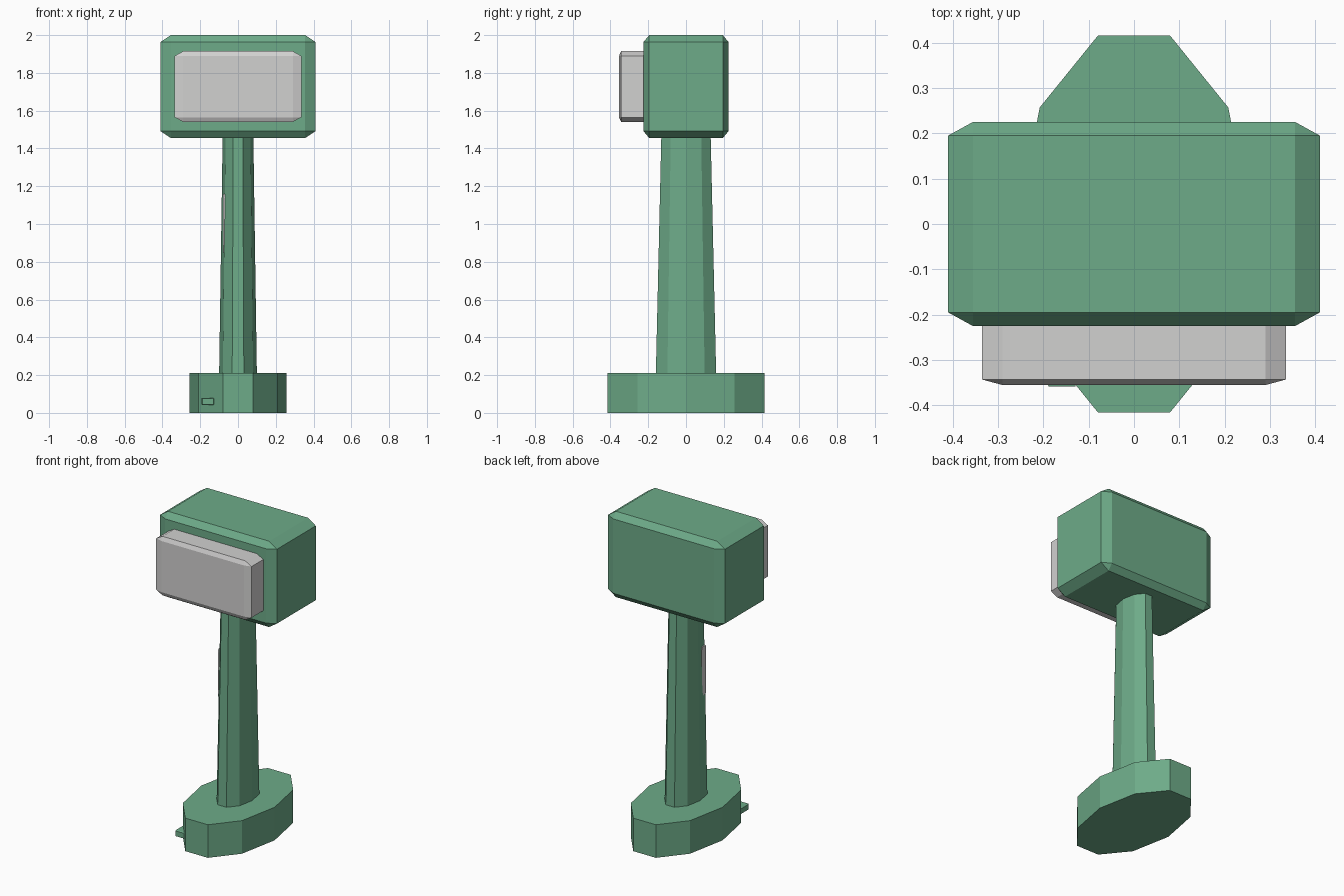
import bpy
import bmesh
from math import cos, sin, tau

cube = bpy.data.objects.get("Cube")
if cube:
    bpy.data.objects.remove(cube, do_unlink=True)


def make_material(name, rgb):
    mat = bpy.data.materials.new(name)
    mat.use_nodes = True
    colour = (*rgb, 1.0)
    mat.diffuse_color = colour
    mat.node_tree.nodes["Principled BSDF"].inputs["Base Color"].default_value = colour
    return mat


def finish(name, bm, mat):
    bmesh.ops.recalc_face_normals(bm, faces=bm.faces)
    mesh = bpy.data.meshes.new(name)
    bm.to_mesh(mesh)
    bm.free()
    mesh.materials.append(mat)
    obj = bpy.data.objects.new(name, mesh)
    bpy.context.collection.objects.link(obj)
    return obj


def chamfered_box(name, low, high, mat, chamfer=0.067):
    """Cube chamfered at unit size, then stretched between two corners."""
    bm = bmesh.new()
    bmesh.ops.create_cube(bm, size=1)
    bmesh.ops.bevel(bm, geom=bm.edges[:], offset=chamfer, segments=1,
                    profile=0.5, affect='EDGES')
    for v in bm.verts:
        for i in range(3):
            v.co[i] = (low[i] + high[i]) / 2 + v.co[i] * (high[i] - low[i])
    return finish(name, bm, mat)


def oval_column(name, rings, mat, sides=10):
    """Loft through (x radius, y radius, z) rings with flat ends."""
    bm = bmesh.new()
    loops = [[bm.verts.new((rx * cos(tau * i / sides), ry * sin(tau * i / sides), z))
              for i in range(sides)] for rx, ry, z in rings]
    for a, b in zip(loops, loops[1:]):
        for i in range(sides):
            j = (i + 1) % sides
            bm.faces.new((a[i], a[j], b[j], b[i]))
    bm.faces.new(loops[0][::-1])
    bm.faces.new(loops[-1])
    return finish(name, bm, mat)


green = make_material("painted green", (0.155, 0.41, 0.25))
grey = make_material("light grey", (0.64, 0.635, 0.63))

# Foot and tapering post
oval_column("base", [(0.257, 0.437, 0), (0.257, 0.437, 0.21)], green)
oval_column("post", [(0.1, 0.168, 0.2), (0.081, 0.137, 1.48)], green)

# Head with its raised front panel
chamfered_box("head", (-0.41, -0.225, 1.455), (0.41, 0.225, 2.0), green)
chamfered_box("front_panel", (-0.335, -0.355, 1.54), (0.335, -0.175, 1.915), grey)

# Small tab on the base and slim plate on the side of the post
chamfered_box("base_tab", (-0.193, -0.358, 0.042), (-0.125, -0.2, 0.08), green)
chamfered_box("post_plate", (-0.08, -0.088, 0.85), (-0.06, -0.045, 1.16), grey)
